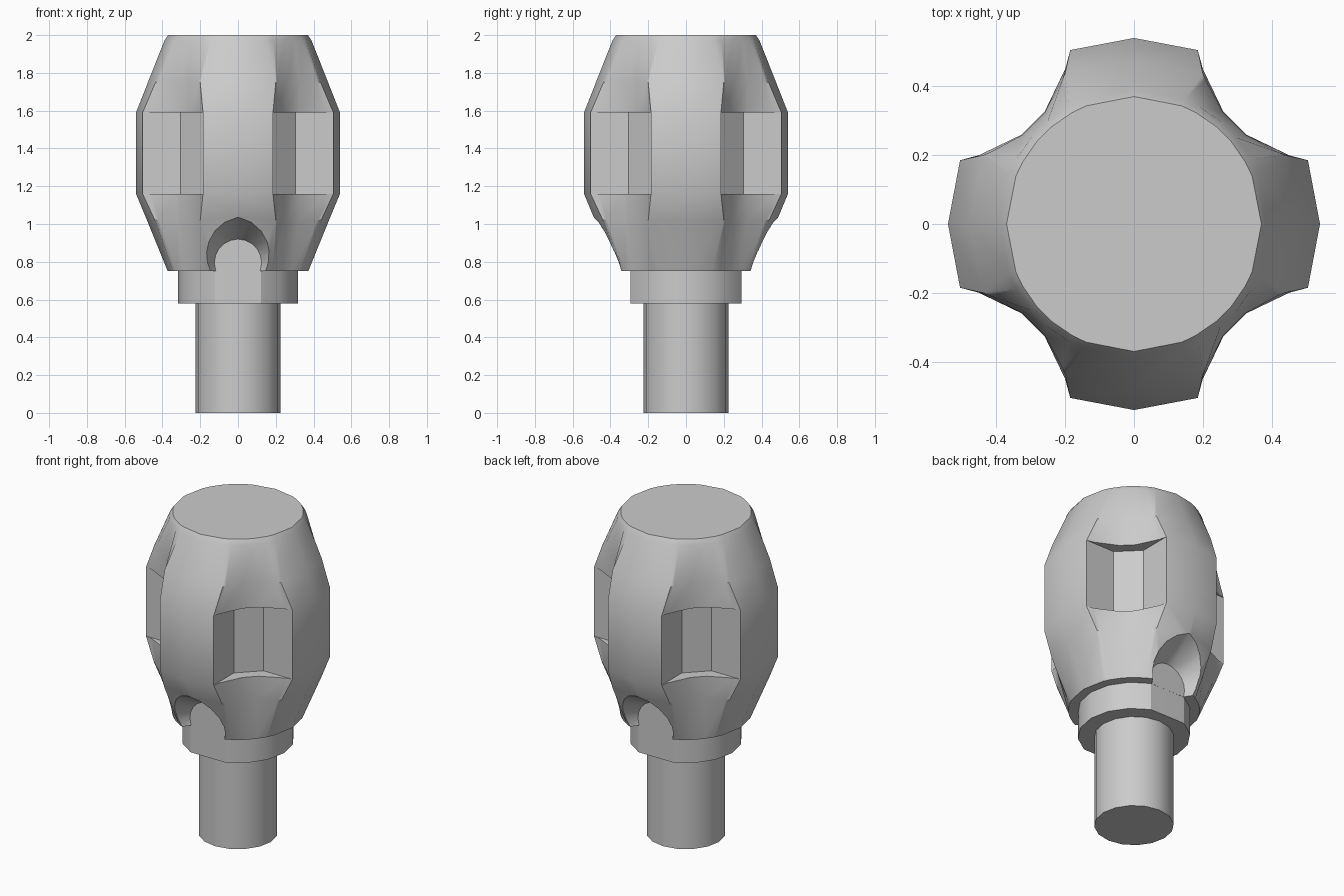
import bpy, bmesh, math
from mathutils import Matrix

if "Cube" in bpy.data.objects:
    bpy.data.objects.remove(bpy.data.objects["Cube"])

def finish(name, bm, angle=30):
    bmesh.ops.recalc_face_normals(bm, faces=bm.faces)
    me = bpy.data.meshes.new(name)
    bm.to_mesh(me)
    bm.free()
    ob = bpy.data.objects.new(name, me)
    bpy.context.collection.objects.link(ob)
    return ob

def select(ob):
    bpy.ops.object.select_all(action='DESELECT')
    ob.select_set(True)
    bpy.context.view_layer.objects.active = ob

def smooth(ob, deg=30):
    select(ob)
    bpy.ops.object.shade_smooth_by_angle(angle=math.radians(deg))

def ring(half):
    """Four-fold ring from an eighth: points A..D, mirrored about 45 degrees."""
    quad = half + [(y, x) for x, y in reversed(half[1:])]
    pts = []
    for k in range(4):
        for x, y in quad:
            for _ in range(k):
                x, y = -y, x
            pts.append((x, y))
    return pts

def circle(r):
    return ring([(r * math.cos(math.radians(a)), r * math.sin(math.radians(a)))
                 for a in (0, 22, 29, 40)])

def loft(name, levels):
    bm = bmesh.new()
    rings = [[bm.verts.new((x, y, z)) for x, y in pts] for z, pts in levels]
    n = len(rings[0])
    for a, b in zip(rings, rings[1:]):
        for i in range(n):
            j = (i + 1) % n
            bm.faces.new((a[i], a[j], b[j], b[i]))
    bm.faces.new(rings[0][::-1])
    bm.faces.new(rings[-1])
    bmesh.ops.remove_doubles(bm, verts=bm.verts, dist=0.0005)
    return finish(name, bm)

def cylinder(name, r, z0, z1, n=16, flat=None):
    bm = bmesh.new()
    bmesh.ops.create_cone(bm, cap_ends=True, segments=n, radius1=r, radius2=r,
                          depth=z1 - z0, matrix=Matrix.Translation((0, 0, (z0 + z1) / 2)))
    if flat:
        for v in bm.verts:
            v.co.y = max(-flat, min(flat, v.co.y))
    return finish(name, bm)

# Fluted head: four lobes with stepped pockets, blending to round ends
outer = ring([(.54, 0), (.505, .185), (.46, .195), (.325, .26)])
pocket = ring([(.54, 0), (.505, .185), (.46, .185), (.305, .185)])
head = loft("fluted_head", [
    (0.75, circle(.372)),
    (1.02, ring([(.482, 0), (.44, .2), (.42, .208), (.322, .255)])),
    (1.16, outer), (1.16, pocket), (1.59, pocket), (1.59, outer),
    (1.75, ring([(.477, 0), (.437, .2), (.418, .208), (.325, .258)])),
    (1.97, circle(.39)), (2.0, circle(.37))])

# Conical arch notches, front and back
for s in (-1, 1):
    bm = bmesh.new()
    bmesh.ops.create_cone(
        bm, cap_ends=True, segments=20, radius1=.125, radius2=.308, depth=.305,
        matrix=Matrix.Translation((0, s * .4475, .795))
        @ Matrix.Rotation(-s * math.pi / 2, 4, 'X'))
    cutter = finish("notch_cutter", bm)
    cutter.hide_render = True
    select(head)
    mod = head.modifiers.new("notch", 'BOOLEAN')
    mod.operation = 'DIFFERENCE'
    mod.solver = 'EXACT'
    mod.object = cutter
    bpy.ops.object.modifier_apply(modifier=mod.name)
    bpy.data.objects.remove(cutter)
smooth(head)

# Collar with flats under the notches, and stem
smooth(cylinder("collar", .318, .58, .75, flat=.295))
smooth(cylinder("stem", .225, 0, .58))
